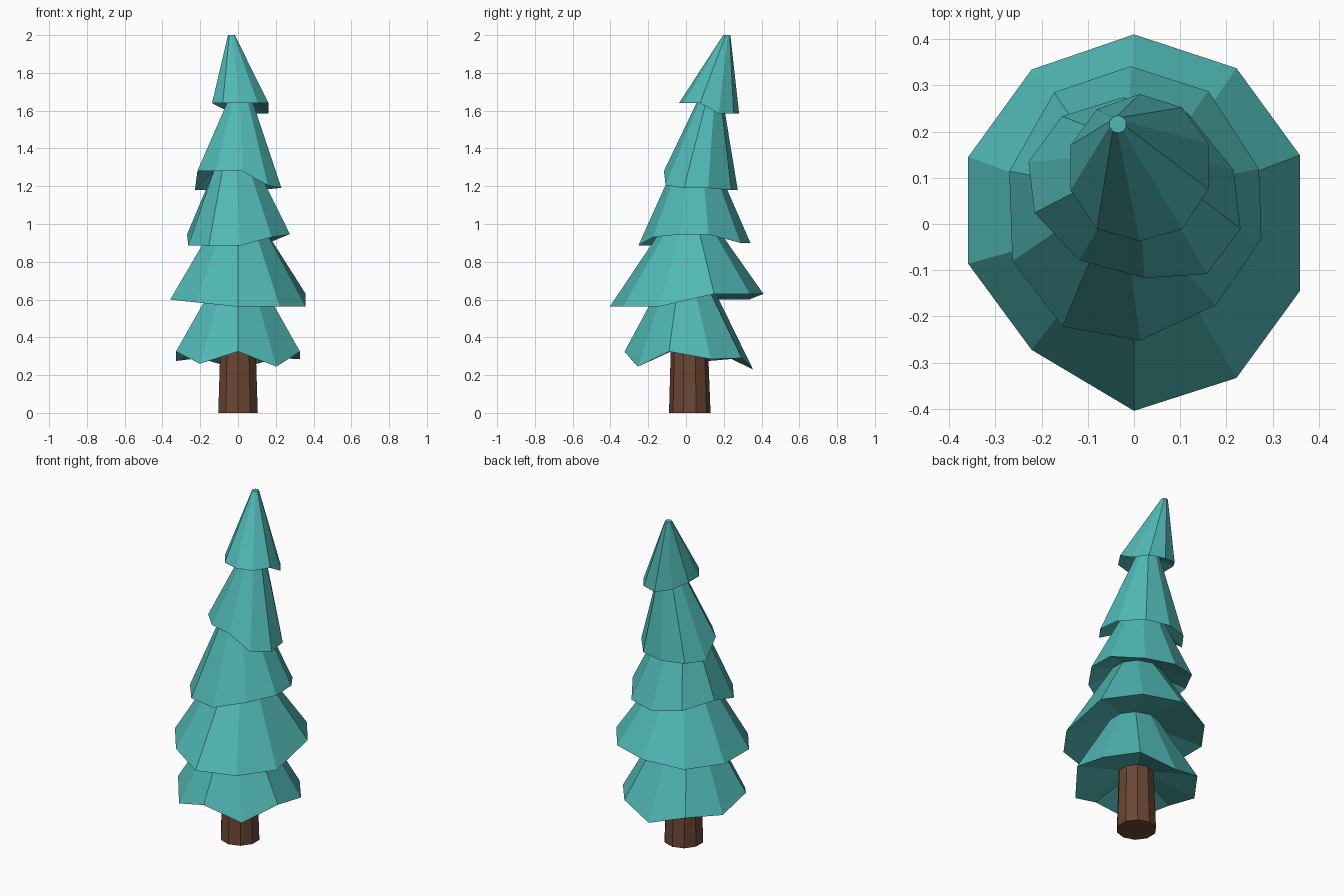
import bpy, bmesh
from math import sin, cos, radians

SIDES = 10


def material(name, rgb):
    m = bpy.data.materials.new(name)
    m.diffuse_color = (*rgb, 1)
    return m


def ring(cx, cy, z, r):
    """Level ten-sided ring, clockwise from the back."""
    return [(cx + r * sin(radians(36 * i)), cy + r * cos(radians(36 * i)), z)
            for i in range(SIDES)]


def rim(cx, r, shear, ys, zs):
    """Ragged branch rim: even spacing in x, own depth and height per corner."""
    mid = sum(ys) / SIDES
    return [(cx + r * sin(radians(36 * i)) + shear * (y - mid), y, z)
            for i, (y, z) in enumerate(zip(ys, zs))]


def loft(name, rings, mat):
    bm = bmesh.new()
    loops = [[bm.verts.new(p) for p in pts] for pts in rings]
    for a, b in zip(loops, loops[1:]):
        for i in range(SIDES):
            j = (i + 1) % SIDES
            bm.faces.new((a[i], a[j], b[j], b[i]))
    bm.faces.new(loops[0])
    bm.faces.new(loops[-1])
    bmesh.ops.recalc_face_normals(bm, faces=bm.faces)
    me = bpy.data.meshes.new(name)
    bm.to_mesh(me)
    bm.free()
    me.materials.append(mat)
    ob = bpy.data.objects.new(name, me)
    bpy.context.collection.objects.link(ob)
    return ob


teal = material("teal_needles", (0.08, 0.48, 0.46))
brown = material("brown_bark", (0.147, 0.063, 0.034))

# Trunk, slightly tapered
loft("trunk", [ring(0, 0.02, 0, 0.11), ring(0, 0.018, 0.36, 0.098)], brown)

# Foliage: each tier flares out to a ragged rim, then narrows to a neck
foliage = [
    ring(0, 0.018, 0.355, 0.097),
    rim(0, 0.345, 0,
        (.355, .295, .13, -.09, -.255, -.325, -.27, -.10, .12, .295),
        (.23, .29, .285, .325, .245, .325, .26, .325, .275, .29)),
    ring(0, 0, 0.67, 0.14),
    rim(0, 0.377, 0,
        (.41, .337, .149, -.145, -.333, -.404, -.272, -.086, .145, .334),
        (.63, .63, .63, .562, .562, .562, .585, .60, .60, .60)),
    ring(0, 0.02, 0.985, 0.14),
    rim(0.003, 0.284, -0.035,
        (.341, .287, .119, -.032, -.175, -.252, -.222, -.08, .114, .285),
        (.90, .90, .945, .945, .93, .886, .886, .886, .945, .92)),
    ring(-0.01, 0.05, 1.28, 0.125),
    rim(0, 0.232, -0.12,
        (.274, .24, .117, -.011, -.108, -.117, -.078, .024, .134, .233),
        (1.18, 1.18, 1.19, 1.19, 1.205, 1.28, 1.28, 1.28, 1.18, 1.18)),
    ring(0.012, 0.13, 1.66, 0.065),
    rim(0.012, 0.157, 0,
        (.281, .252, .173, .075, -.011, -.037, -.011, .073, .17, .248),
        (1.585, 1.585, 1.585, 1.64, 1.64, 1.64, 1.64, 1.64, 1.64, 1.61)),
    ring(-0.035, 0.216, 2.0, 0.019),
]
loft("foliage", foliage, teal)
